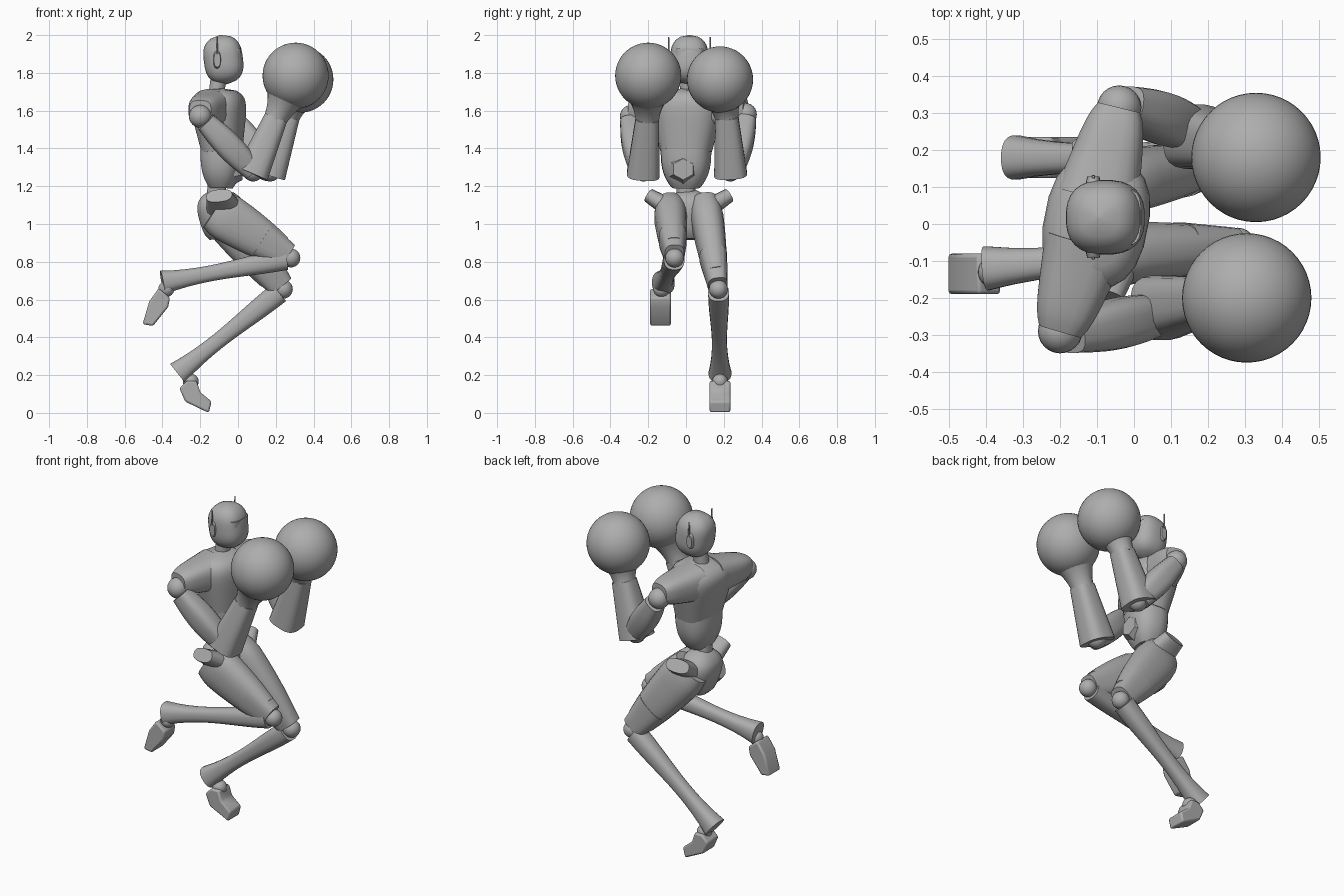
import bpy, bmesh, math
from mathutils import Vector

cube = bpy.data.objects.get("Cube")
if cube:
    bpy.data.objects.remove(cube)

shade = 0.42
colour = (shade, shade, shade, 1)
grey = bpy.data.materials.new("plain grey")
grey.use_nodes = True
grey.diffuse_color = colour
grey.node_tree.nodes["Principled BSDF"].inputs["Base Color"].default_value = colour

ALONG_X, ALONG_Y = Vector((1, 0, 0)), Vector((0, 1, 0))


def finish(name, bm, bevel=0.0):
    """Turn a bmesh into a smooth shaded object with sharp edges kept."""
    bmesh.ops.recalc_face_normals(bm, faces=bm.faces)
    mesh = bpy.data.meshes.new(name)
    bm.to_mesh(mesh)
    bm.free()
    mesh.materials.append(grey)
    ob = bpy.data.objects.new(name, mesh)
    bpy.context.collection.objects.link(ob)
    if bevel:
        modifier = ob.modifiers.new("soft edges", "BEVEL")
        modifier.width = bevel
        modifier.segments = 2
    bpy.ops.object.select_all(action="DESELECT")
    ob.select_set(True)
    bpy.context.view_layer.objects.active = ob
    bpy.ops.object.shade_smooth_by_angle(angle=math.radians(35))
    return ob


def steady(f):
    return 1


def rounded(f):
    return (1 - abs(2 * f - 1) ** 3) ** 0.5


def bulging(f):
    return 0.75 + 0.25 * math.sin(math.pi * f)


def narrowing(f):
    return 1 - 0.3 * f


def sleeve_shape(f):
    return (1 - 0.35 * f) * (1 - 0.2 * f ** 8)


def chest_shape(f):
    return (0.7 + 0.4 * f) * (1 - f ** 7) ** 0.5


def belly_shape(f):
    return 1 - 0.45 * (1 - f) ** 3


def bowl_shape(f):
    return (0.4 + 0.6 * f ** 0.5) * (1 - 0.75 * f ** 6)


def thigh_shape(f):
    return min(1, 0.85 + f) * (1 - 0.35 * f * f)


def shin_shape(f):
    return 0.9 + 0.15 * math.cos(5 * f) + 0.2 * f ** 8


def cuff_shape(f):
    return 0.5 + 0.5 * f * f


def loft(name, start, end, wide, deep, shape=steady, side=ALONG_Y, power=2.5, sides=20, steps=10):
    """Skin rounded rings from start to end, sized by a shape rule."""
    bm = bmesh.new()
    start, end = Vector(start), Vector(end)
    axis = (end - start).normalized()
    across = (side - axis * side.dot(axis)).normalized()
    other = across.cross(axis)
    rings = []
    for i in range(steps + 1):
        f = i / steps
        size = max(shape(f), 0.05)
        ring = []
        for k in range(sides):
            turn = math.tau * (k + 0.5) / sides
            c, s = math.cos(turn), math.sin(turn)
            u = math.copysign(abs(c) ** (2 / power), c) * wide * size
            v = math.copysign(abs(s) ** (2 / power), s) * deep * size
            ring.append(bm.verts.new(start.lerp(end, f) + across * u + other * v))
        rings.append(ring)
    for low, high in zip(rings, rings[1:]):
        for k in range(sides):
            j = (k + 1) % sides
            bm.faces.new((low[k], low[j], high[j], high[k]))
    bm.faces.new(rings[0])
    bm.faces.new(rings[-1])
    return finish(name, bm)


def ball(name, centre, radius, sides=24):
    bm = bmesh.new()
    bmesh.ops.create_uvsphere(bm, u_segments=sides, v_segments=sides // 2, radius=radius)
    bmesh.ops.translate(bm, vec=centre, verts=bm.verts)
    return finish(name, bm)


def foot(name, outline, centre_y, half=0.055):
    """Extrude a side outline across the foot's width."""
    bm = bmesh.new()
    face = bm.faces.new([bm.verts.new((x, centre_y - half, z)) for x, z in outline])
    made = bmesh.ops.extrude_face_region(bm, geom=[face])["geom"]
    verts = [g for g in made if isinstance(g, bmesh.types.BMVert)]
    bmesh.ops.translate(bm, vec=ALONG_Y * 2 * half, verts=verts)
    return finish(name, bm, bevel=0.01)


# Torso, turned so the left shoulder leads
twisted = Vector((0.2, 1, 0)).normalized()
loft("chest", (-0.085, 0, 1.385), (-0.11, 0.01, 1.72), 0.195, 0.15, chest_shape, twisted, steps=16)
loft("abdomen", (-0.09, 0, 1.19), (-0.085, 0, 1.4), 0.133, 0.11, belly_shape, twisted)
loft("waist", (-0.12, 0, 1.1), (-0.11, 0, 1.22), 0.05, 0.05)
loft("belly_plate", (-0.02, -0.015, 1.29), (0.025, -0.015, 1.29), 0.085, 0.08, narrowing,
     power=2, sides=6, steps=1)
loft("pelvis_bowl", (-0.1, 0.015, 0.92), (-0.12, 0.015, 1.18), 0.15, 0.125, bowl_shape)

# Head
loft("neck", (-0.115, 0.01, 1.68), (-0.1, 0.015, 1.8), 0.043, 0.042, power=2)
loft("head", (-0.06, 0.018, 1.74), (-0.095, 0.018, 2), 0.101, 0.104, rounded, sides=28, steps=20)
loft("visor", (-0.051, 0.018, 1.83), (-0.051, 0.018, 1.93), 0.078, 0.07, power=4)
for label, s in (("left", 1), ("right", -1)):
    root = Vector((-0.11, 0.018 + s * 0.08, 1.87))
    tip = root + ALONG_Y * s * 0.03
    loft(label + "_ear", root, tip, 0.024, 0.055, narrowing, ALONG_X)
    low, top = tip.copy(), tip.copy()
    low.z, top.z = 1.9, 1.99
    loft(label + "_antenna", low, top, 0.005, 0.005, narrowing, sides=8)

# Arms: sleeve start, shoulder, elbow, wrist and glove centre
arms = {
    "left": ((-0.1, 0.07, 1.61), (-0.04, 0.315, 1.58), (0.17, 0.235, 1.28),
             (0.265, 0.215, 1.57), (0.33, 0.18, 1.765)),
    "right": ((-0.13, -0.05, 1.61), (-0.2, -0.29, 1.57), (0.08, -0.225, 1.28),
              (0.2, -0.205, 1.56), (0.305, -0.2, 1.785)),
}
for label, points in arms.items():
    root, shoulder, elbow, wrist, hand = map(Vector, points)
    lift = Vector((0, 0, 0.03))
    outward = ALONG_Y * math.copysign(0.015, shoulder.y)
    loft(label + "_sleeve", root, shoulder + lift, 0.115, 0.105, sleeve_shape, ALONG_X, 3)
    ball(label + "_shoulder_joint", shoulder, 0.06)
    loft(label + "_upper_arm", shoulder.lerp(elbow, 0.1) + outward, elbow + outward,
         0.068, 0.072, bulging, power=3)
    ball(label + "_elbow_joint", elbow, 0.055)
    loft(label + "_forearm", elbow.lerp(wrist, -0.06), wrist, 0.088, 0.09, narrowing, power=3)
    loft(label + "_cuff", wrist.lerp(hand, -0.1), wrist.lerp(hand, 0.6), 0.125, 0.125,
         cuff_shape, power=2)
    ball(label + "_glove", hand, 0.175, 48)

# Legs: the left one reaches the ground, the right one is folded back
legs = {
    "left": ((-0.11, 0.1, 1.1), (0.24, 0.172, 0.655), (-0.32, 0.18, 0.21),
             (-0.25, 0.18, 0.165)),
    "right": ((-0.125, -0.085, 1.075), (0.28, -0.06, 0.82), (-0.4, -0.12, 0.69),
              (-0.38, -0.13, 0.655)),
}
for label, points in legs.items():
    hip, knee, shin_end, ankle = map(Vector, points)
    sign = math.copysign(1, hip.y)
    loft(label + "_hip_flare", (-0.07, 0.015 + sign * 0.08, 1.07),
         (-0.1, 0.015 + sign * 0.21, 1.15), 0.1, 0.055, narrowing, ALONG_X)
    loft(label + "_thigh", hip, hip.lerp(knee, 0.85), 0.088, 0.13, thigh_shape)
    loft(label + "_knee_guard", hip.lerp(knee, 0.62), hip.lerp(knee, 0.96), 0.074, 0.1,
         narrowing, power=3)
    ball(label + "_knee_joint", knee, 0.05)
    loft(label + "_shin", knee.lerp(shin_end, 0.04), shin_end, 0.053, 0.056, shin_shape)
    ball(label + "_ankle_joint", ankle, 0.042)

foot("left_foot", [(-0.31, 0.13), (-0.27, 0.17), (-0.22, 0.17), (-0.2, 0.11), (-0.14, 0.06),
                   (-0.155, 0), (-0.28, 0.06)], 0.18)
foot("right_foot", [(-0.42, 0.66), (-0.36, 0.61), (-0.37, 0.56), (-0.45, 0.46), (-0.505, 0.47),
                    (-0.47, 0.59)], -0.135)
